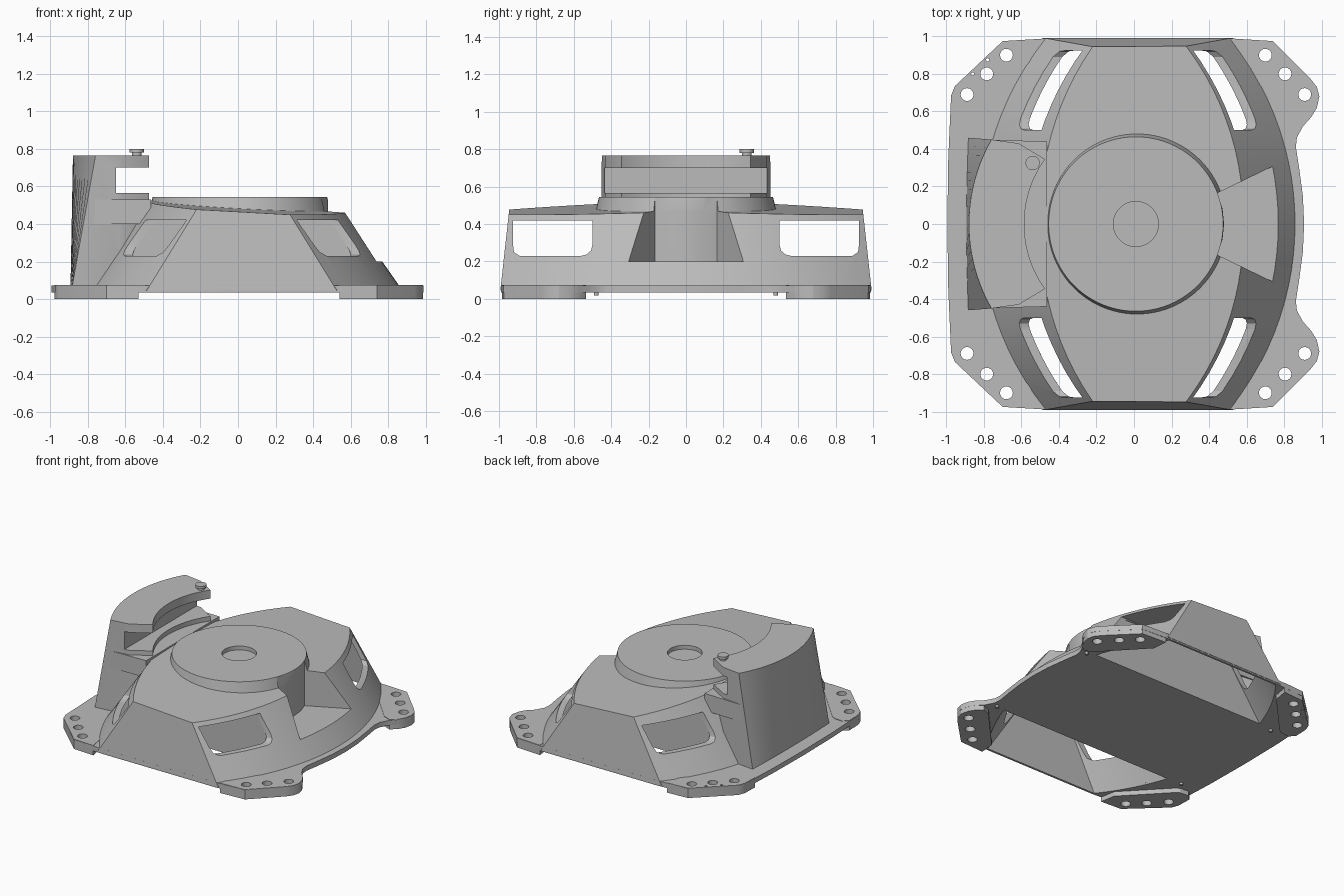
import bpy, bmesh
from math import sin, cos, pi, radians, sqrt

if "Cube" in bpy.data.objects:
    bpy.data.objects.remove(bpy.data.objects["Cube"])

GREY = (0.5, 0.5, 0.5, 1)
mat = bpy.data.materials.new("housing grey")
mat.use_nodes = True
mat.diffuse_color = GREY
mat.node_tree.nodes["Principled BSDF"].inputs["Base Color"].default_value = GREY


def build(name, lofts, planes=()):
    """One object from pairs of matching rings, trimmed by planes (point, normal)."""
    bm = bmesh.new()
    for low, high in lofts:
        a = [bm.verts.new(p) for p in low]
        b = [bm.verts.new(p) for p in high]
        n = len(a)
        bm.faces.new(a)
        bm.faces.new(b)
        for i in range(n):
            j = (i + 1) % n
            bm.faces.new((a[i], a[j], b[j], b[i]))
    bmesh.ops.recalc_face_normals(bm, faces=bm.faces)
    for point, normal in planes:
        geom = bm.verts[:] + bm.edges[:] + bm.faces[:]
        cut_geom = bmesh.ops.bisect_plane(bm, geom=geom, plane_co=point, plane_no=normal,
                                          clear_outer=True)["geom_cut"]
        edges = [e for e in cut_geom if isinstance(e, bmesh.types.BMEdge)]
        bmesh.ops.holes_fill(bm, edges=edges, sides=0)
    bmesh.ops.recalc_face_normals(bm, faces=bm.faces)
    mesh = bpy.data.meshes.new(name)
    bm.to_mesh(mesh)
    bm.free()
    mesh.materials.append(mat)
    obj = bpy.data.objects.new(name, mesh)
    bpy.context.collection.objects.link(obj)
    return obj


def at(pts, z):
    return [(x, y, z) for x, y in pts]


def prism(pts, z0, z1):
    return at(pts, z0), at(pts, z1)


def disc(cx, cy, r, n=64):
    return [(cx + r * cos(2 * pi * i / n), cy + r * sin(2 * pi * i / n)) for i in range(n)]


def flip_y(pts):
    return [(x, -y) for x, y in pts]


def cut(obj, *cutters):
    bpy.context.view_layer.objects.active = obj
    for c in cutters:
        mod = obj.modifiers.new("cut", 'BOOLEAN')
        mod.operation = 'DIFFERENCE'
        mod.solver = 'EXACT'
        mod.object = c
        bpy.ops.object.modifier_apply(modifier=mod.name)


def shell_ring(z, inset_x=0.0, inset_y=0.0, y_from=None, n=24):
    """Housing outline at a height: two bowed sides and two straight ends."""
    y1 = 0.99 - 0.11 * (z - 0.07) - inset_y
    y0 = -y1 if y_from is None else y_from
    ys = [y0 + (y1 - y0) * i / n for i in range(n + 1)]
    half = [0.84 - 0.7 * (z - 0.07) - inset_x - (1.58 - sqrt(1.58 ** 2 - y * y)) for y in ys]
    right = [(0.02 + h, y, z) for h, y in zip(half, ys)]
    left = [(0.02 - h, y, z) for h, y in zip(half, ys)]
    return right + left[::-1]


def roof(z):
    return [((0, 0, z), (0.055, s * 0.037, 1)) for s in (1, -1)]


# Cutters: side ducts open below, windows, front notch
def mirror_y(ring):
    return [(x, -y, z) for x, y, z in ring]


duct = (shell_ring(-0.02, 0.05, 0.02, 0.495), shell_ring(0.6, 0.05, 0.02, 0.495))
ducts = [build("duct_cutter", [duct], roof(0.455)),
         build("duct_cutter", [tuple(mirror_y(r) for r in duct)], roof(0.455))]

window = [(0.5, 0.42), (0.925, 0.42), (0.925, 0.29), (0.92, 0.25), (0.89, 0.23),
          (0.56, 0.23), (0.53, 0.237), (0.508, 0.258), (0.5, 0.29)]
windows = build("window_cutter", [([(-1, s * y, z) for y, z in window],
                                   [(1, s * y, z) for y, z in window]) for s in (1, -1)])

notch_side = [(0.48, 0), (0.472, 0.08), (0.445, 0.165), (0.745, 0.31), (1.0, 0.43)]
notch_plan = notch_side + flip_y(notch_side[:0:-1])
notch = build("notch_cutter", [prism(notch_plan, 0.2, 0.8)])

holes_at = [(s * dx + 0.01, t * y) for s in (1, -1) for t in (1, -1)
            for dx, y in ((0.69, 0.9), (0.795, 0.8), (0.9, 0.69))]
hole_lofts = [prism(disc(x, y, 0.034, 24), -0.1, 0.2) for x, y in holes_at]
hole_lofts += [prism(disc(x, y, 0.009, 8), -0.1, 0.2) for x, y in ((-0.86, 0.8), (-0.78, 0.875))]
holes = build("hole_cutter", hole_lofts)

# Main housing
housing = build("housing", [(shell_ring(0.045), shell_ring(0.6))], roof(0.5))
cut(housing, *ducts, windows, notch)

# Base flange with a waisted edge on one side
edge = [(0.907, 0), (0.9, 0.15), (0.88, 0.3), (0.863, 0.41), (0.868, 0.46), (0.9, 0.52),
        (0.945, 0.57), (0.975, 0.62), (0.988, 0.68), (0.975, 0.73), (0.94, 0.775),
        (0.74, 0.975), (0.5, 0.99), (-0.45, 0.99), (-0.7, 0.975), (-0.955, 0.735),
        (-0.975, 0.685), (-0.99, 0.35), (-0.995, 0)]
flange = build("base_flange", [prism(edge + flip_y(edge[-2:0:-1]), 0.035, 0.072)])
cut(flange, *ducts, holes)

# Corner feet
foot_r = [(0.54, 0.985), (0.74, 0.974), (0.94, 0.774), (0.974, 0.73), (0.987, 0.68),
          (0.974, 0.62), (0.944, 0.57), (0.9, 0.535), (0.84, 0.56), (0.55, 0.87)]
foot_l = [(-0.53, 0.985), (-0.7, 0.974), (-0.954, 0.735), (-0.974, 0.685), (-0.978, 0.57),
          (-0.94, 0.535), (-0.87, 0.54), (-0.84, 0.56), (-0.55, 0.87)]
feet = build("corner_feet", [prism(p, 0, 0.075)
                             for f in (foot_r, foot_l) for p in (f, flip_y(f))])
cut(feet, holes)

# Locating pegs under the floor
build("floor_pegs", [prism(disc(s * 0.83, t * 0.48, 0.012, 12), 0.018, 0.05)
                     for s in (1, -1) for t in (1, -1)])

# Raised round cap with a shallow centre recess
cap = build("round_cap", [(at(disc(0.01, 0, 0.49, 96), 0.44), at(disc(0.01, 0, 0.465, 96), 0.545))])
recess = build("recess_cutter", [prism(disc(0.01, 0, 0.12), 0.515, 0.7)])
cut(cap, notch, recess)

# Curved tower, flat at its foot and arched at its top
N = 20
us = [-1 + 2 * i / N for i in range(N + 1)]
arc_top = [(0.02 - 0.9 * cos(radians(30 * u)), 0.9 * sin(radians(30 * u))) for u in us]
arc_foot = [(-0.885 - 0.008 * (1 - u * u), 0.46 * u) for u in us]
inner = [(0.01 - 0.595 * cos(radians(35.5 * u)), 0.595 * sin(radians(35.5 * u))) for u in us[::-1]]
inside = [(-0.615, 0.43)] + inner + [(-0.615, -0.43)]
tower = build("tower", [(at(arc_foot + inside, 0.06), at(arc_top + inside, 0.765))])
slot_plan = [(-0.65, -0.6), (-0.3, -0.6), (-0.3, 0.6), (-0.65, 0.6)]
slot = build("slot_cutter", [prism(slot_plan, 0.565, 0.7)])
cut(tower, slot)

# Shoulder joining tower and housing
shoulder = [(-0.8, -0.45), (-0.465, -0.44), (-0.465, 0.44), (-0.8, 0.45)]
build("tower_shoulder", [prism(shoulder, 0.4, 0.53)])

# Knob on the tower
build("knob", [prism(disc(-0.54, 0.325, 0.026, 24), 0.74, 0.785),
               prism(disc(-0.54, 0.325, 0.038, 24), 0.78, 0.8)])

# Drop cutters, shade the rest
for obj in list(bpy.data.objects):
    if "_cutter" in obj.name:
        bpy.data.objects.remove(obj)
bpy.context.view_layer.update()
for obj in bpy.context.view_layer.objects:
    if obj.type == 'MESH':
        obj.select_set(True)
        bpy.context.view_layer.objects.active = obj
bpy.ops.object.shade_smooth_by_angle(angle=radians(25))
